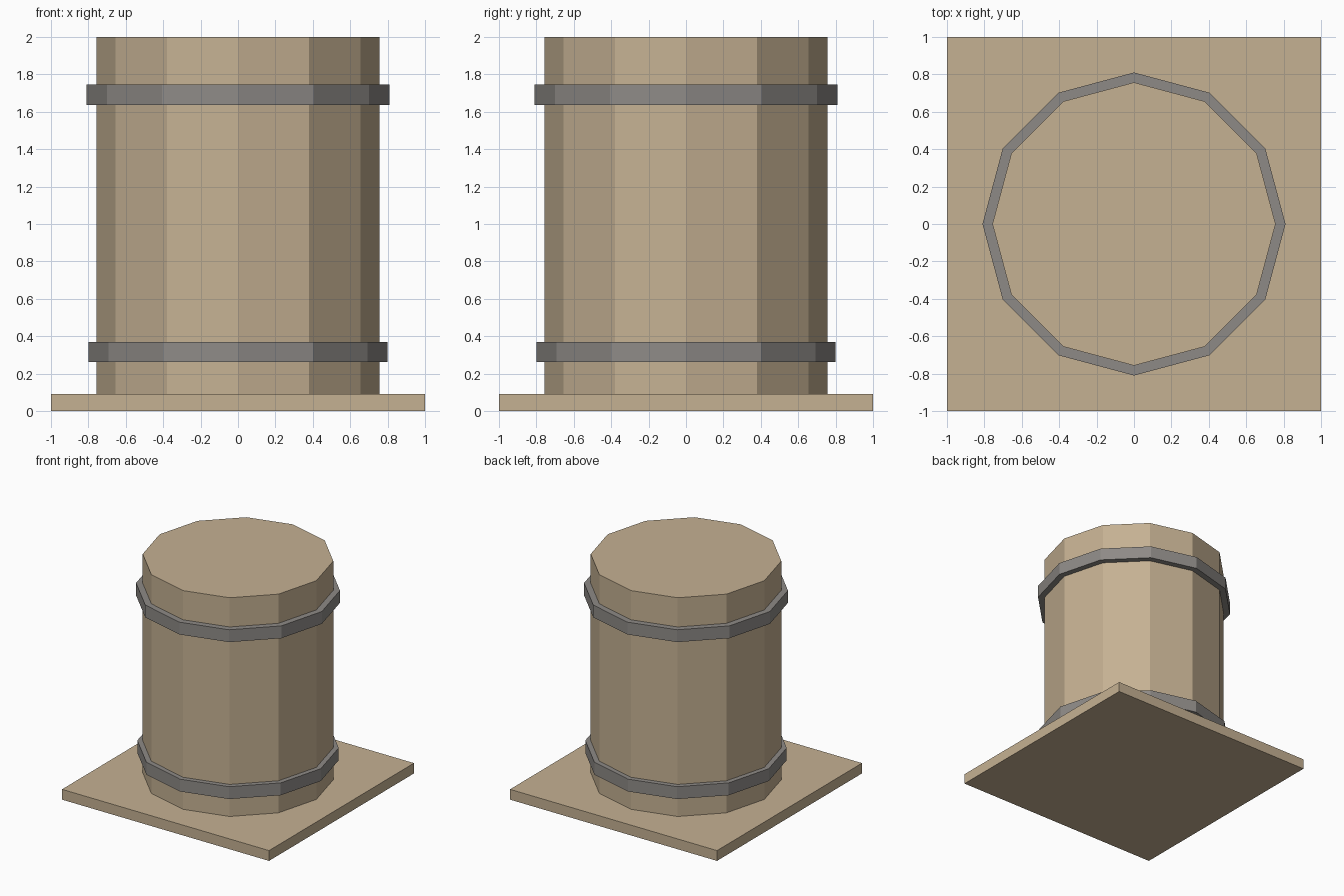
import bpy

SIDES = 12

cube = bpy.data.objects.get("Cube")
if cube:
    bpy.data.objects.remove(cube, do_unlink=True)


def make_material(name, color):
    mat = bpy.data.materials.new(name)
    mat.use_nodes = True
    mat.diffuse_color = (*color, 1)
    mat.node_tree.nodes["Principled BSDF"].inputs["Base Color"].default_value = (*color, 1)
    return mat


def finish(name, mat):
    obj = bpy.context.object
    obj.name = obj.data.name = name
    obj.data.materials.append(mat)
    return obj


def cylinder(name, mat, radius, bottom, top, fill="NGON"):
    bpy.ops.mesh.primitive_cylinder_add(
        vertices=SIDES, radius=radius, depth=top - bottom,
        end_fill_type=fill, location=(0, 0, (bottom + top) / 2))
    return finish(name, mat)


def band(name, mat, radius, bottom, top):
    # Open tube thickened inwards until it sinks into the column
    obj = cylinder(name, mat, radius, bottom, top, "NOTHING")
    mod = obj.modifiers.new("thickness", "SOLIDIFY")
    mod.thickness = 0.07
    mod.offset = -1
    mod.use_even_offset = True


tan = make_material("tan_stone", (0.56, 0.44, 0.29))
grey = make_material("grey_metal", (0.27, 0.255, 0.24))

# Square base plate
bpy.ops.mesh.primitive_cube_add(size=1, location=(0, 0, 0.045))
plate = finish("base_plate", tan)
plate.scale = (2, 2, 0.09)

# Twelve-sided column
cylinder("column", tan, 0.757, 0.09, 2.0)

# Two metal bands
band("lower_band", grey, 0.80, 0.262, 0.37)
band("upper_band", grey, 0.81, 1.637, 1.745)
